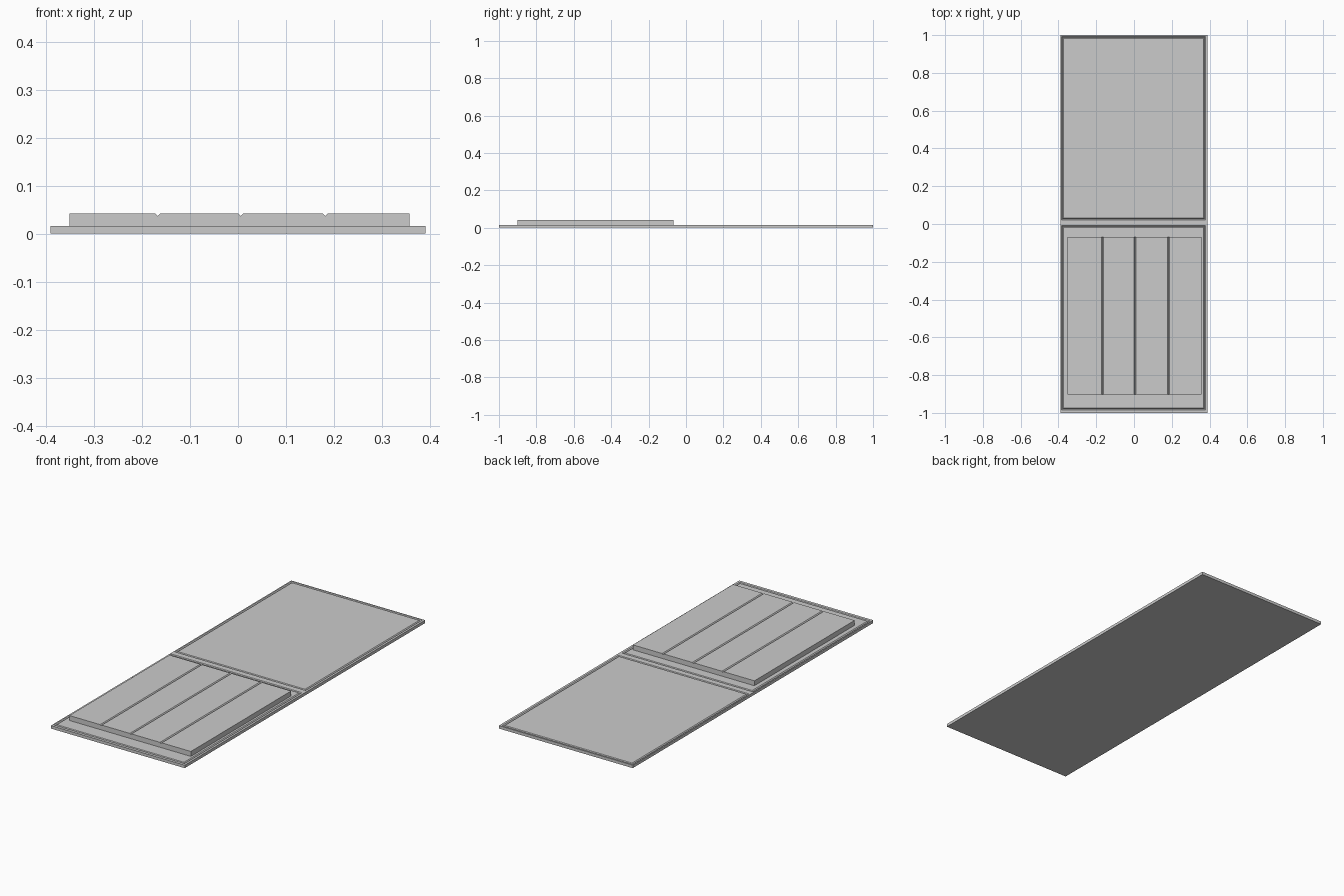
import bpy
import bmesh

if "Cube" in bpy.data.objects:
    bpy.data.objects.remove(bpy.data.objects["Cube"], do_unlink=True)

# Single plain grey
grey = bpy.data.materials.new("plain_grey")
grey.use_nodes = True
colour = (0.6, 0.6, 0.6, 1)
grey.diffuse_color = colour
grey.node_tree.nodes["Principled BSDF"].inputs["Base Color"].default_value = colour

GROOVE = 0.005      # half width and depth of every V groove
BASE_TOP = 0.0155
PANEL_TOP = 0.0415


def finish(bm, name):
    bmesh.ops.remove_doubles(bm, verts=bm.verts, dist=0.0001)
    bmesh.ops.recalc_face_normals(bm, faces=bm.faces)
    mesh = bpy.data.meshes.new(name)
    bm.to_mesh(mesh)
    bm.free()
    mesh.materials.append(grey)
    obj = bpy.data.objects.new(name, mesh)
    bpy.context.collection.objects.link(obj)
    return obj


def ring(bm, rect, z, inset=0.0):
    x0, x1, y0, y1 = rect
    x0, x1, y0, y1 = x0 + inset, x1 - inset, y0 + inset, y1 - inset
    return [bm.verts.new((x, y, z)) for x, y in ((x0, y0), (x1, y0), (x1, y1), (x0, y1))]


def bridge(bm, a, b, skip=None):
    for i in range(len(a)):
        if i != skip:
            j = (i + 1) % len(a)
            bm.faces.new((a[i], a[j], b[j], b[i]))


# Base slab: two halves, each with a V groove running round its border
def base_half(bm, outer, groove, joint_side):
    bottom = ring(bm, outer, 0)
    rim = ring(bm, outer, BASE_TOP)
    lip = ring(bm, groove, BASE_TOP, -GROOVE)
    valley = ring(bm, groove, BASE_TOP - GROOVE)
    field = ring(bm, groove, BASE_TOP, GROOVE)
    bm.faces.new(bottom[::-1])
    bridge(bm, bottom, rim, skip=joint_side)
    for a, b in ((rim, lip), (lip, valley), (valley, field)):
        bridge(bm, a, b)
    bm.faces.new(field)


joint = 0.007
bm = bmesh.new()
base_half(bm, (-0.39, 0.39, -1, joint), (-0.378, 0.373, -0.98, -0.013), 2)
base_half(bm, (-0.39, 0.39, joint, 1), (-0.378, 0.373, 0.027, 0.987), 0)
finish(bm, "base_slab")

# Raised panel: grooved profile extruded from front to back
left, right, front, back = -0.351, 0.357, -0.902, -0.068
profile = [(right, BASE_TOP), (left, BASE_TOP), (left, PANEL_TOP)]
for x in (-0.167, 0.006, 0.182):
    profile += [(x - GROOVE, PANEL_TOP), (x, PANEL_TOP - GROOVE), (x + GROOVE, PANEL_TOP)]
profile.append((right, PANEL_TOP))

bm = bmesh.new()
ends = [[bm.verts.new((x, y, z)) for x, z in profile] for y in (front, back)]
bridge(bm, ends[0], ends[1])
bm.faces.new(ends[0])
bm.faces.new(ends[1][::-1])
finish(bm, "raised_plank_panel")
